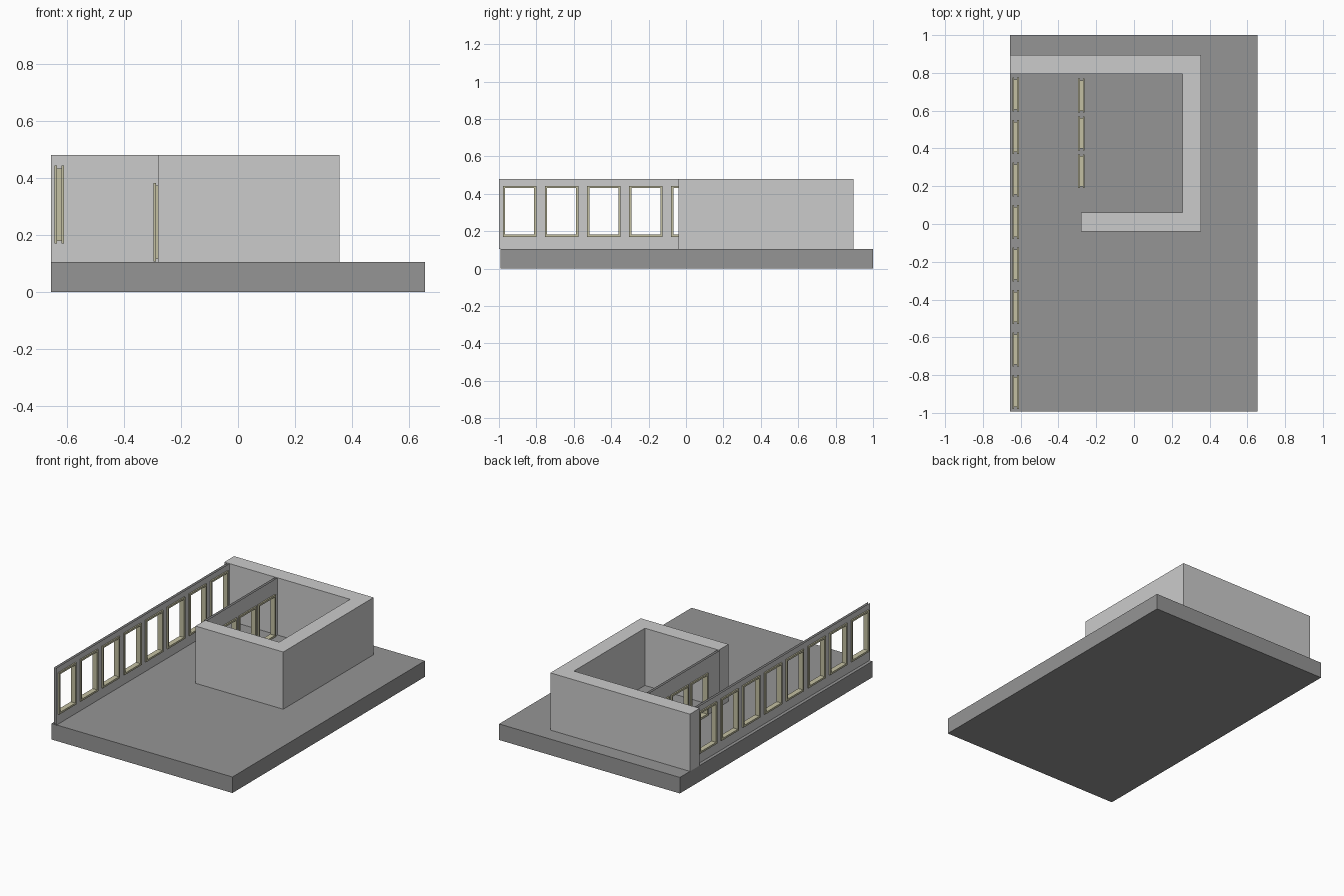
import bpy, bmesh

if "Cube" in bpy.data.objects:
    bpy.data.objects.remove(bpy.data.objects["Cube"])

FLOOR, TOP = 0.105, 0.48


def finish(name, bm, mat=None):
    bmesh.ops.remove_doubles(bm, verts=bm.verts[:], dist=1e-6)
    me = bpy.data.meshes.new(name)
    bm.to_mesh(me)
    bm.free()
    ob = bpy.data.objects.new(name, me)
    bpy.context.collection.objects.link(ob)
    if mat:
        me.materials.append(mat)
    return ob


def material(name, r, g, b):
    m = bpy.data.materials.new(name)
    m.diffuse_color = (r, g, b, 1)
    m.use_nodes = True
    m.node_tree.nodes["Principled BSDF"].inputs["Base Color"].default_value = m.diffuse_color
    return m


def extrude_outline(name, pts, z0, z1, mat=None):
    bm = bmesh.new()
    f = bm.faces.new([bm.verts.new((x, y, z0)) for x, y in pts])
    top = bmesh.ops.extrude_face_region(bm, geom=[f])["geom"]
    for v in top:
        if isinstance(v, bmesh.types.BMVert):
            v.co.z = z1
    # keep the bottom cap closed
    bmesh.ops.holes_fill(bm, edges=bm.edges[:], sides=0)
    bmesh.ops.recalc_face_normals(bm, faces=bm.faces[:])
    return finish(name, bm, mat)


def ring(bm, x0, x1, y0, y1, z0, z1, w):
    """Rectangular picture-frame ring of bar width w."""
    def loop(x, i):
        return [bm.verts.new((x, y, z)) for y, z in
                ((y0 + i, z0 + i), (y1 - i, z0 + i), (y1 - i, z1 - i), (y0 + i, z1 - i))]
    loops = [loop(x0, 0), loop(x1, 0), loop(x1, w), loop(x0, w)]
    for a, b in zip(loops, loops[1:] + loops[:1]):
        for k in range(4):
            n = (k + 1) % 4
            bm.faces.new((a[k], a[n], b[n], b[k]))


def window_wall(name, xc, y0, y1, starts, z0, z1, width=0.179):
    """Hollow wall of two sheets with a row of framed openings."""
    inset, half = 0.009, 0.008
    ys = [y0]
    for s in starts:
        ys += [s + inset, s + width - inset]
    ys.append(y1)
    zs = [FLOOR, max(z0 + inset, FLOOR + 0.004), z1 - inset, TOP]
    bm = bmesh.new()
    for x, flip in ((xc - half, True), (xc + half, False)):
        for i in range(len(ys) - 1):
            for j in range(3):
                if i % 2 and j == 1:
                    continue
                c = [(ys[i], zs[j]), (ys[i + 1], zs[j]),
                     (ys[i + 1], zs[j + 1]), (ys[i], zs[j + 1])]
                if flip:
                    c.reverse()
                bm.faces.new([bm.verts.new((x, y, z)) for y, z in c])
    finish(name, bm)

    # frames: a casing on each side plus the lining between them
    for n, s in enumerate(starts):
        e = s + width
        bm = bmesh.new()
        ring(bm, xc - 0.017, xc - half, s, e, z0, z1, 0.012)
        ring(bm, xc + half, xc + 0.017, s, e, z0, z1, 0.012)
        ring(bm, xc - half, xc + half, s + inset, e - inset, z0 + inset, z1 - inset, 0.003)
        bmesh.ops.recalc_face_normals(bm, faces=bm.faces[:])
        finish(f"{name}_frame_{n + 1}", bm, frame_mat)


frame_mat = material("khaki_frame", 0.55, 0.53, 0.36)
slab_mat = material("dark_grey", 0.3, 0.3, 0.3)

# floor slab
extrude_outline("floor_slab", [(-0.656, -0.993), (0.655, -0.993), (0.655, 1), (-0.656, 1)],
                0, FLOOR, slab_mat)

# thick wall wrapping the room on back, right and front
extrude_outline("thick_wall", [(-0.656, 0.795), (0.256, 0.795), (0.256, 0.06), (-0.28, 0.06),
                               (-0.28, -0.04), (0.356, -0.04), (0.356, 0.896), (-0.656, 0.896)],
                FLOOR, TOP)

# long outer wall with eight windows, and inner partition with three
window_wall("outer_window_wall", -0.627, -1.0, 0.795,
            [-0.979 + 0.225 * i for i in range(8)], 0.17, 0.443)
window_wall("partition_wall", -0.279, 0.06, 0.795,
            [0.19 + 0.2 * i for i in range(3)], 0.107, 0.382)
